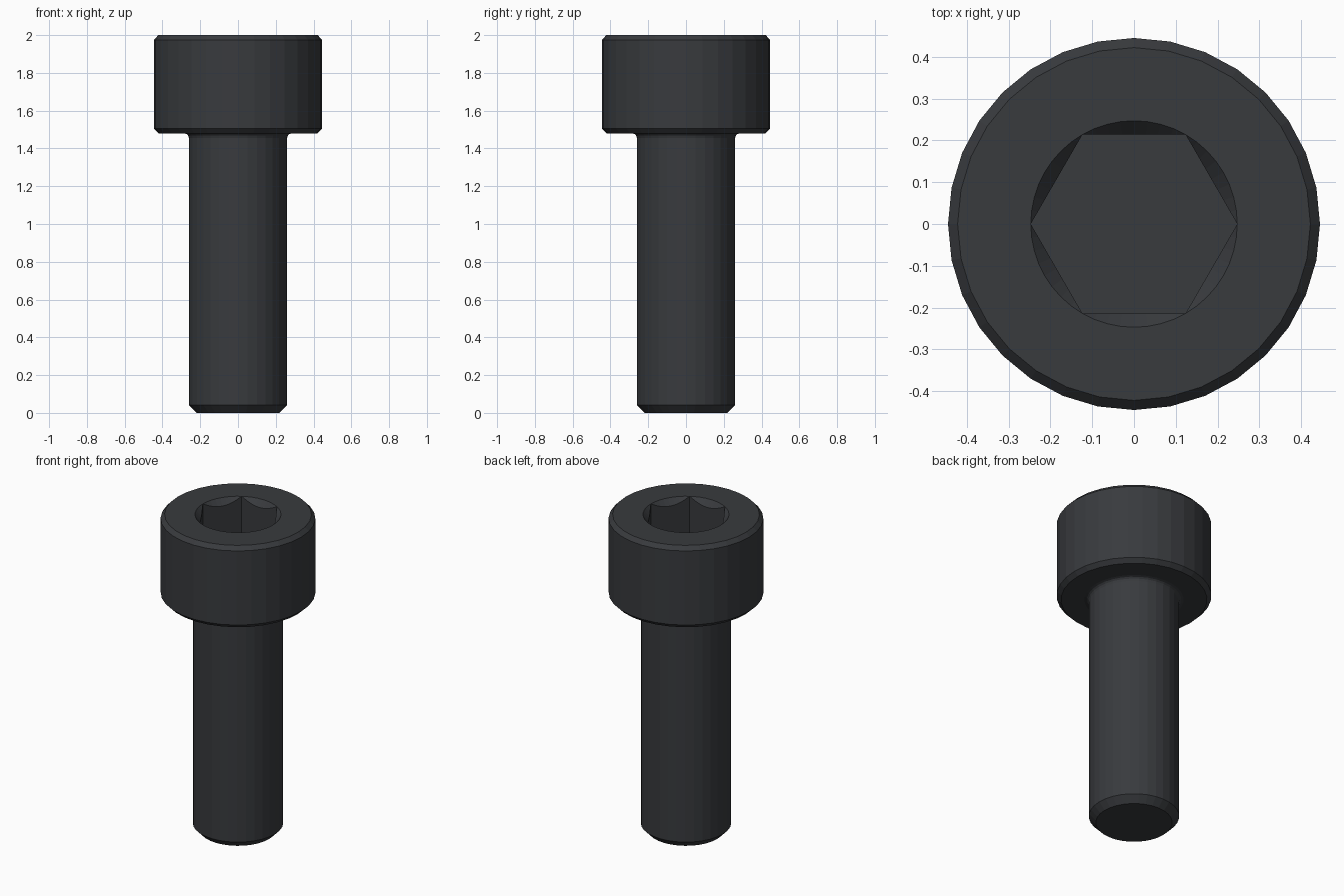
import bpy, bmesh
from math import cos, sin, pi

if "Cube" in bpy.data.objects:
    bpy.data.objects.remove(bpy.data.objects["Cube"])

SIDES, RIM_SIDES = 32, 48
RIM_R = 0.247          # countersink radius, equal to the hexagon corner radius
FLOOR_Z = 1.74

bm = bmesh.new()


def ring(n, place):
    """Closed loop of n verts; place(angle) returns (radius, z)."""
    verts = []
    for i in range(n):
        a = 2 * pi * i / n
        r, z = place(a)
        verts.append(bm.verts.new((r * cos(a), r * sin(a), z)))
    return verts


def skin(lower, upper):
    n = len(lower)
    for i in range(n):
        j = (i + 1) % n
        bm.faces.new((lower[i], lower[j], upper[j], upper[i]))


def edges_of(loop):
    return [bm.edges.get((loop[i - 1], loop[i])) for i in range(len(loop))]


def hex_radius(a):
    return RIM_R * cos(pi / 6) / cos(a % (pi / 3) - pi / 6)


# Turned outside: chamfered tip, shank, fillet, head with chamfered edges
profile = [(0.22, 0), (0.26, 0.042), (0.26, 1.455), (0.264, 1.468),
           (0.272, 1.476), (0.285, 1.48), (0.42, 1.48), (0.445, 1.505),
           (0.445, 1.975), (0.422, 2.0)]
body = [ring(SIDES, lambda a, p=p: p) for p in profile]
for lo, up in zip(body, body[1:]):
    skin(lo, up)
bm.faces.new(body[0][::-1])

# Hex socket: round countersink running into six flat walls and a floor
rim = ring(RIM_SIDES, lambda a: (RIM_R, 2.0))
scallop = ring(RIM_SIDES, lambda a: (hex_radius(a), 2.0 - 1.15 * (RIM_R - hex_radius(a))))
floor = ring(RIM_SIDES, lambda a: (hex_radius(a), FLOOR_Z))
skin(rim, scallop)
skin(scallop, floor)
bm.faces.new(floor)

# Flat top between the head edge and the socket rim
bmesh.ops.triangle_fill(bm, use_beauty=True, edges=edges_of(body[-1]) + edges_of(rim))

bmesh.ops.remove_doubles(bm, verts=bm.verts[:], dist=0.0002)
bmesh.ops.recalc_face_normals(bm, faces=bm.faces[:])

mesh = bpy.data.meshes.new("socket_head_screw")
bm.to_mesh(mesh)
bm.free()
screw = bpy.data.objects.new("socket_head_screw", mesh)
bpy.context.collection.objects.link(screw)

# Black oxide steel
steel = bpy.data.materials.new("black_steel")
steel.diffuse_color = (0.04, 0.043, 0.048, 1)
steel.use_nodes = True
steel.node_tree.nodes["Principled BSDF"].inputs["Base Color"].default_value = steel.diffuse_color
mesh.materials.append(steel)
